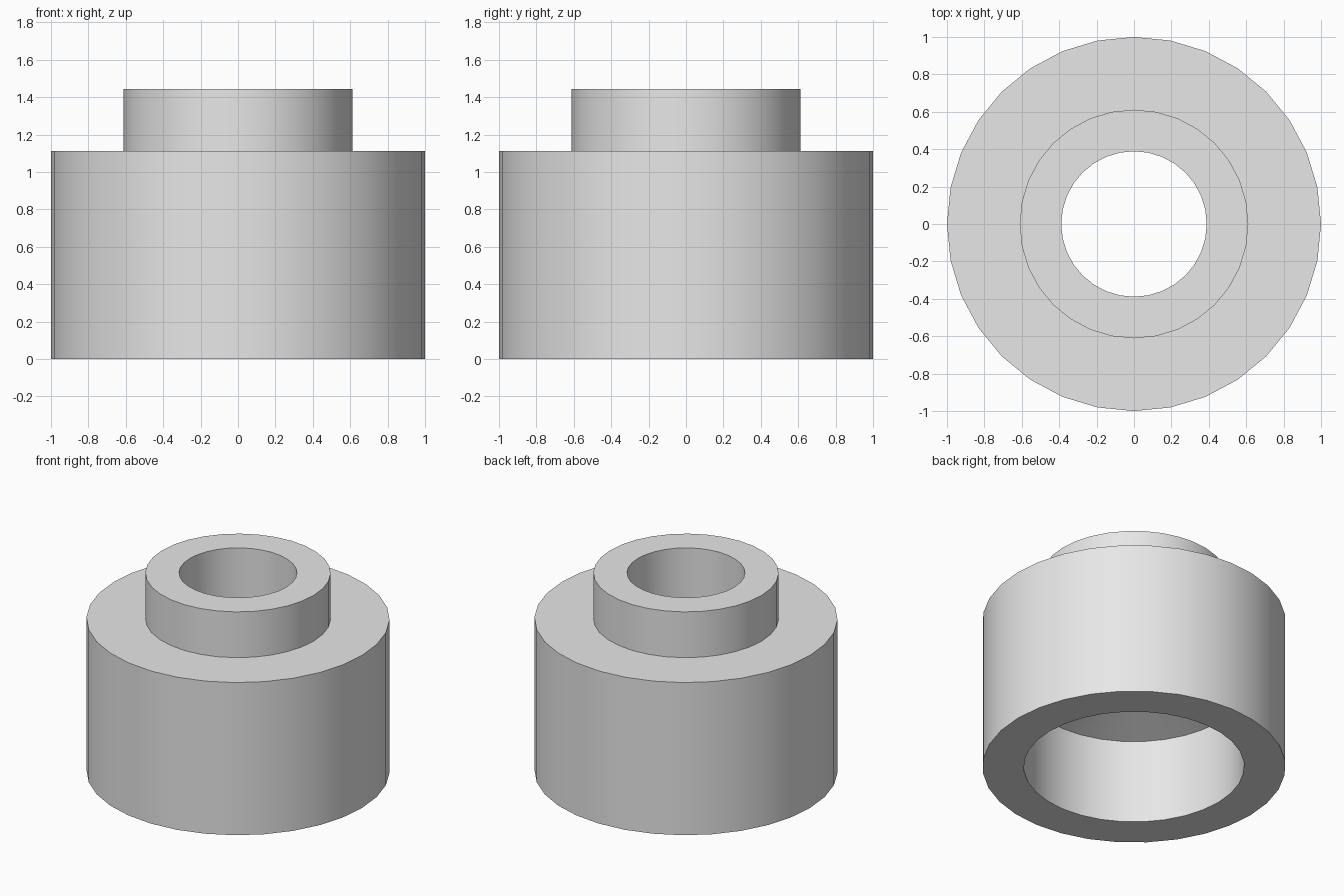
import bpy, bmesh, math
from mathutils import Matrix, Vector

cube = bpy.data.objects.get("Cube")
if cube:
    bpy.data.objects.remove(cube, do_unlink=True)

SIDES = 32
UNIT = 1 / 18  # the outer radius is 18 units

grey = bpy.data.materials.new("light_grey")
grey.use_nodes = True
grey.diffuse_color = (0.8, 0.8, 0.8, 1)
grey.node_tree.nodes["Principled BSDF"].inputs["Base Color"].default_value = (0.8, 0.8, 0.8, 1)


def lathe(name, profile, material):
    """Revolve a closed (radius, height) profile around the z axis."""
    bm = bmesh.new()
    rings = []
    for i in range(SIDES):
        turn = Matrix.Rotation(math.tau * i / SIDES, 3, 'Z')
        rings.append([bm.verts.new(turn @ Vector((r, 0, z)) * UNIT) for r, z in profile])
    for i in range(SIDES):
        a, b = rings[i], rings[(i + 1) % SIDES]
        for j in range(len(profile)):
            k = (j + 1) % len(profile)
            bm.faces.new((a[j], b[j], b[k], a[k]))
    bmesh.ops.recalc_face_normals(bm, faces=bm.faces)
    mesh = bpy.data.meshes.new(name)
    bm.to_mesh(mesh)
    bm.free()
    mesh.materials.append(material)
    obj = bpy.data.objects.new(name, mesh)
    bpy.context.collection.objects.link(obj)
    bpy.ops.object.select_all(action='DESELECT')
    obj.select_set(True)
    bpy.context.view_layer.objects.active = obj
    bpy.ops.object.shade_smooth_by_angle(angle=math.radians(30))
    return obj


# Stepped collar: wide body, narrow neck, through hole, wide lower bore with sloped roof
lathe("stepped_collar", [
    (18, 0), (18, 20), (11, 20), (11, 26),
    (7, 26), (7, 13), (13.1, 11), (13.1, 0),
], grey)
